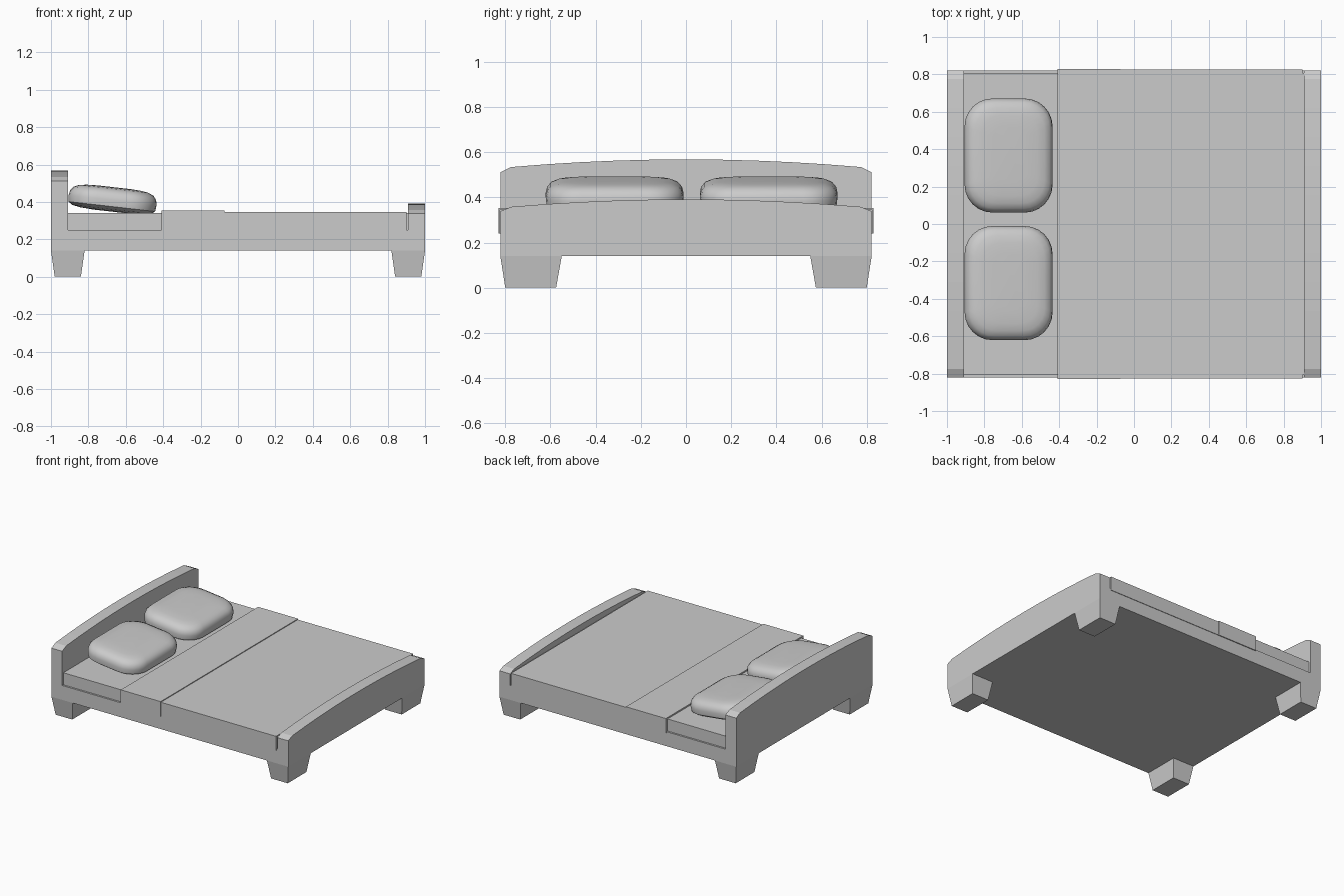
import bpy, bmesh, math
from mathutils import Matrix

if "Cube" in bpy.data.objects:
    bpy.data.objects.remove(bpy.data.objects["Cube"])


def make_object(name, verts, faces):
    mesh = bpy.data.meshes.new(name)
    mesh.from_pydata(verts, [], faces)
    bm = bmesh.new()
    bm.from_mesh(mesh)
    bmesh.ops.recalc_face_normals(bm, faces=bm.faces)
    bm.to_mesh(mesh)
    bm.free()
    obj = bpy.data.objects.new(name, mesh)
    bpy.context.collection.objects.link(obj)
    return obj


def loft(name, rings):
    """Skin equal-length rings and cap both ends."""
    n = len(rings[0])
    verts = [v for ring in rings for v in ring]
    faces = [(k * n + i, k * n + (i + 1) % n, (k + 1) * n + (i + 1) % n, (k + 1) * n + i)
             for k in range(len(rings) - 1) for i in range(n)]
    faces += [tuple(range(n)), tuple(range((len(rings) - 1) * n, len(rings) * n))]
    return make_object(name, verts, faces)


def rect(x0, x1, y0, y1, z):
    return [(x0, y0, z), (x1, y0, z), (x1, y1, z), (x0, y1, z)]


def box(name, x0, x1, y, z0, z1):
    return loft(name, [rect(x0, x1, -y, y, z0), rect(x0, x1, -y, y, z1)])


def arched_board(name, x0, x1, end_z, shoulder_z, top_z):
    pts = [(-0.822, 0.14), (0.822, 0.14), (0.822, end_z)]
    for i in range(11):
        y = 0.775 * (1 - i / 5)
        pts.append((y, top_z - (top_z - shoulder_z) * (y / 0.775) ** 2))
    pts.append((-0.822, end_z))
    return loft(name, [[(x, y, z) for y, z in pts] for x in (x0, x1)])


def rounded_rect(hx, hy, r, z, steps=6):
    ring = []
    for k, (sx, sy) in enumerate([(1, 1), (-1, 1), (-1, -1), (1, -1)]):
        for i in range(steps + 1):
            a = math.pi / 2 * (k + i / steps)
            ring.append((sx * (hx - r) + r * math.cos(a), sy * (hy - r) + r * math.sin(a), z))
    return ring


# Frame and end boards
box("bed_frame", -0.909, 0.909, 0.822, 0.14, 0.25)
arched_board("headboard", -1.0, -0.909, 0.511, 0.534, 0.568)
arched_board("footboard", 0.909, 1.0, 0.338, 0.358, 0.391)

# Tapered corner legs
for sx, end in ((-1, "head"), (1, "foot")):
    for sy, side in ((-1, "front"), (1, "back")):
        loft(f"{end}_{side}_leg", [
            rect(sx * 0.98, sx * 0.84, sy * 0.80, sy * 0.575, 0),
            rect(sx * 1.0, sx * 0.82, sy * 0.822, sy * 0.55, 0.14)])

# Mattress, blanket and folded-back blanket band
box("mattress", -0.909, 0.909, 0.808, 0.25, 0.342)
box("blanket", -0.41, 0.90, 0.826, 0.24, 0.347)
box("blanket_fold", -0.41, -0.073, 0.829, 0.24, 0.353)

# Pillows: rounded outlines lofted through a soft cushion profile
profile = [(0.14, -0.067), (0.07, -0.063), (0.025, -0.055), (0.004, -0.04), (0.0, -0.005),
           (0.006, 0.022), (0.022, 0.042), (0.05, 0.055), (0.09, 0.061), (0.15, 0.064)]
for name, cy in (("front_pillow", -0.316), ("back_pillow", 0.366)):
    rings = [rounded_rect(0.237 - d, 0.305 - d, max(0.15 - d * 0.6, 0.03), z) for d, z in profile]
    pillow = loft(name, rings)
    pillow.data.transform(Matrix.Translation((-0.67, cy, 0.415)) @
                          Matrix.Rotation(math.radians(6.5), 4, 'Y'))
    bpy.ops.object.select_all(action='DESELECT')
    pillow.select_set(True)
    bpy.context.view_layer.objects.active = pillow
    bpy.ops.object.shade_smooth_by_angle(angle=math.radians(40))
